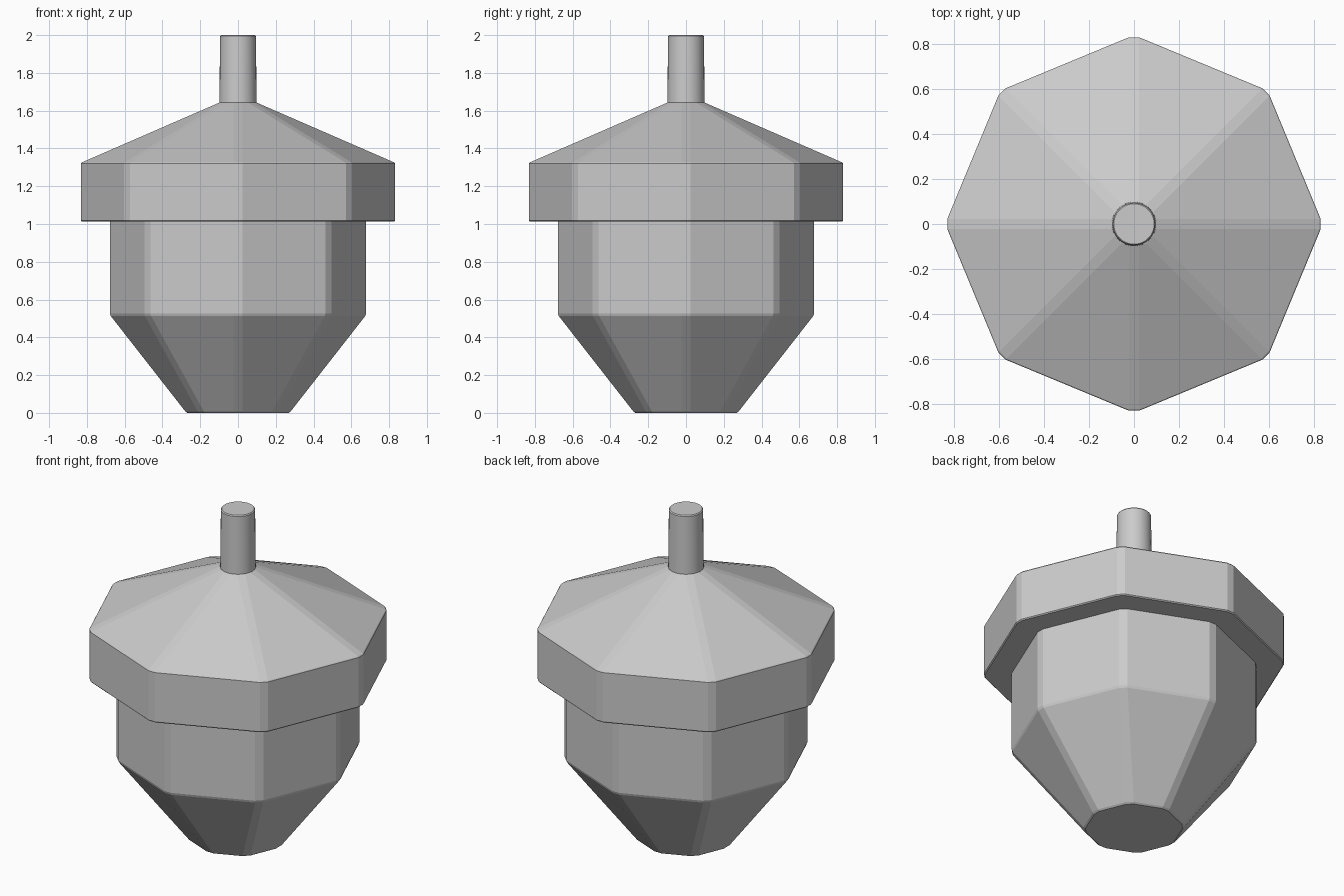
import bpy, bmesh, math

if "Cube" in bpy.data.objects:
    bpy.data.objects.remove(bpy.data.objects["Cube"])


def loft(name, profile, ring):
    """Stack closed rings along z, bridge them with quads and cap both ends."""
    bm = bmesh.new()
    rings = [[bm.verts.new((x, y, z)) for x, y in ring(r)] for r, z in profile]
    for lo, hi in zip(rings, rings[1:]):
        n = len(lo)
        for i in range(n):
            j = (i + 1) % n
            bm.faces.new((lo[i], lo[j], hi[j], hi[i]))
    bm.faces.new(rings[0][::-1])
    bm.faces.new(rings[-1])
    mesh = bpy.data.meshes.new(name)
    bm.to_mesh(mesh)
    bm.free()
    obj = bpy.data.objects.new(name, mesh)
    bpy.context.collection.objects.link(obj)
    return obj


def octagon(r, h=0.023):
    """Octagon with a corner on each axis, every corner cut by a narrow chamfer."""
    pts = []
    for k in range(8):
        c, s = math.cos(k * math.pi / 4), math.sin(k * math.pi / 4)
        pts += [(r * c + h * s, r * s - h * c), (r * c - h * s, r * s + h * c)]
    return pts


def circle(r, n=32):
    return [(r * math.cos(2 * math.pi * i / n), r * math.sin(2 * math.pi * i / n))
            for i in range(n)]


# Nut body: tapered bottom and straight band
loft("nut_body", [(0.268, 0), (0.279, 0.008), (0.673, 0.512), (0.678, 0.526),
                  (0.678, 1.03)], octagon)

# Overhanging cap with a sloped roof
loft("cap", [(0.826, 1.013), (0.832, 1.019), (0.832, 1.32), (0.827, 1.326),
             (0.098, 1.643)], octagon)

# Round stem
stem = loft("stem", [(0.099, 1.6), (0.095, 1.994), (0.09, 2.0)], circle)
bpy.context.view_layer.objects.active = stem
stem.select_set(True)
bpy.ops.object.shade_smooth_by_angle(angle=math.radians(30))
